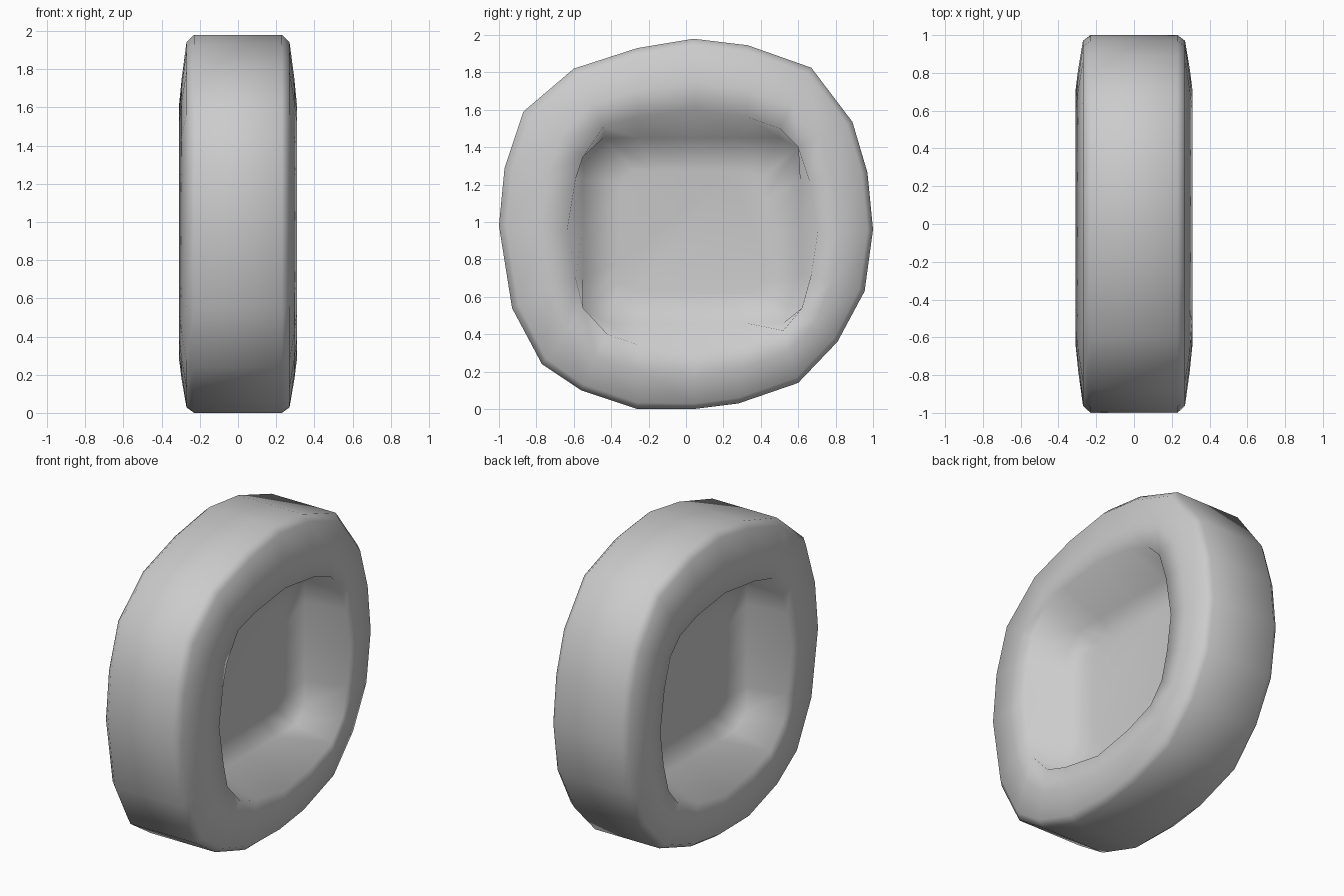
import bpy
import bmesh
from mathutils import Vector

cube = bpy.data.objects.get("Cube")
if cube:
    bpy.data.objects.remove(cube, do_unlink=True)

# Slightly irregular outer tread outline (y, z), clockwise from the top
TREAD = [Vector(p) for p in (
    (.04, 1.98), (.33, 1.945), (.67, 1.825), (.89, 1.535), (.97, 1.265),
    (1, .96), (.955, .63), (.81, .36), (.6, .14), (.28, .03),
    (.04, 0), (-.26, 0), (-.56, .1), (-.77, .24), (-.93, .54),
    (-1, .98), (-.97, 1.29), (-.87, 1.59), (-.6, 1.82), (-.26, 1.93))]

# Squarish edge of the dished hub, matching the tread point by point
RIM = [Vector(p) for p in (
    (.04, 1.6), (.33, 1.56), (.5, 1.5), (.6, 1.4), (.66, 1.22),
    (.705, .95), (.67, .72), (.62, .54), (.52, .42), (.32, .345),
    (.04, .29), (-.26, .345), (-.42, .4), (-.55, .54), (-.59, .7),
    (-.635, .96), (-.59, 1.23), (-.55, 1.35), (-.44, 1.51), (-.26, 1.56))]

HUB_CENTRE = Vector((.03, .94))


def blend(t):
    """Outline between the tread (0) and the hub rim (1)."""
    return [a.lerp(b, t) for a, b in zip(TREAD, RIM)]


def clamp(value, low, high):
    return max(low, min(high, value))


# Hub rim squared off into the box of the dish floor, and its flat middle
floor_edge = [Vector((clamp(p.x, -.55, .61), clamp(p.y, .46, 1.45))) for p in RIM]
floor_flat = [HUB_CENTRE.lerp(p, .66) for p in floor_edge]

# Half cross-section: (distance from the middle plane, outline)
half = [
    (.23, TREAD),           # tread edge
    (.27, blend(.1)),       # shoulder
    (.295, blend(.6)),      # sidewall
    (.31, RIM),             # hub rim
    (.05, floor_edge),      # foot of the steep dish wall
    (.02, floor_flat),      # flat dish floor
]
sections = [(-x, o) for x, o in reversed(half)] + half

# Loft the sections into one closed tyre
bm = bmesh.new()
rings = [[bm.verts.new((x, p.x, p.y)) for p in outline] for x, outline in sections]
count = len(TREAD)
for a, b in zip(rings, rings[1:]):
    for i in range(count):
        j = (i + 1) % count
        bm.faces.new((a[i], a[j], b[j], b[i]))
bm.faces.new(rings[0])
bm.faces.new(rings[-1])
bmesh.ops.recalc_face_normals(bm, faces=bm.faces)
for face in bm.faces:
    face.smooth = True

mesh = bpy.data.meshes.new("tyre")
bm.to_mesh(mesh)
bm.free()
tyre = bpy.data.objects.new("tyre", mesh)
bpy.context.collection.objects.link(tyre)

# Single plain grey
grey = bpy.data.materials.new("light_grey")
grey.use_nodes = True
colour = (.6, .6, .6, 1)
grey.diffuse_color = colour
grey.node_tree.nodes["Principled BSDF"].inputs["Base Color"].default_value = colour
mesh.materials.append(grey)
